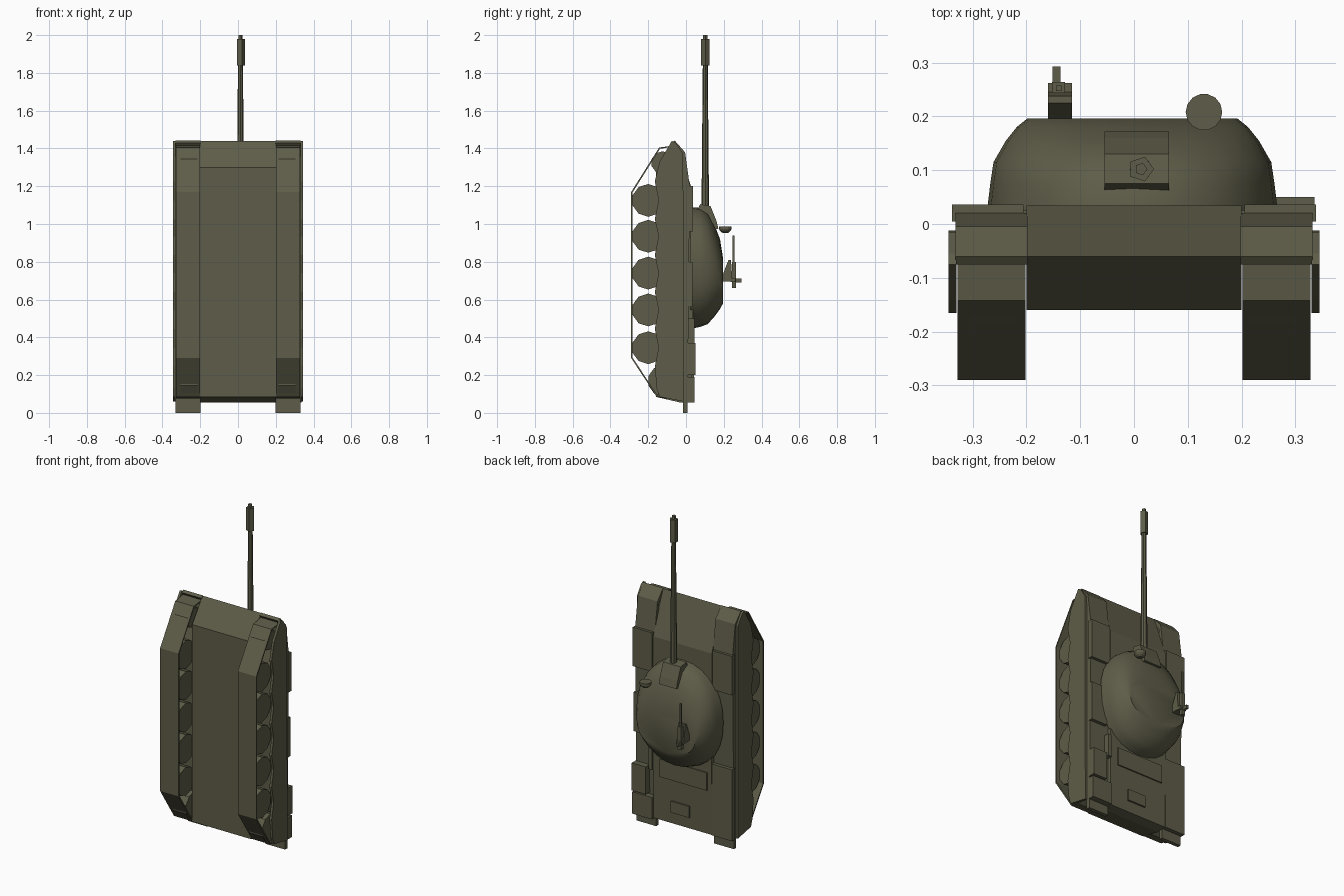
import bpy, bmesh, math
from mathutils import Vector

if "Cube" in bpy.data.objects:
    bpy.data.objects.remove(bpy.data.objects["Cube"])

olive = bpy.data.materials.new("olive_green")
olive.diffuse_color = (0.112, 0.108, 0.065, 1)
olive.use_nodes = True
olive.node_tree.nodes["Principled BSDF"].inputs["Base Color"].default_value = olive.diffuse_color


def finish(name, bm, smooth=None):
    bmesh.ops.recalc_face_normals(bm, faces=bm.faces)
    me = bpy.data.meshes.new(name)
    bm.to_mesh(me)
    bm.free()
    ob = bpy.data.objects.new(name, me)
    bpy.context.collection.objects.link(ob)
    me.materials.append(olive)
    if smooth:
        bpy.ops.object.select_all(action='DESELECT')
        ob.select_set(True)
        bpy.context.view_layer.objects.active = ob
        bpy.ops.object.shade_smooth_by_angle(angle=math.radians(smooth))
    return ob


def loft(name, rings, smooth=None, closed=False):
    """Skin matching rings of points; cap the ends or close into a loop."""
    bm = bmesh.new()
    vs = [[bm.verts.new(p) for p in r] for r in rings]
    n = len(vs[0])
    pairs = list(zip(vs, vs[1:])) + ([(vs[-1], vs[0])] if closed else [])
    for a, b in pairs:
        for i in range(n):
            j = (i + 1) % n
            bm.faces.new((a[i], a[j], b[j], b[i]))
    if not closed:
        bm.faces.new(vs[0])
        bm.faces.new(vs[-1])
    return finish(name, bm, smooth)


def prism(name, pts, x0, x1):
    """Extrude a (y, z) outline along x."""
    return loft(name, [[(x, y, z) for y, z in pts] for x in (x0, x1)])


def box(name, x0, x1, y0, y1, z0, z1):
    return prism(name, [(y0, z0), (y1, z0), (y1, z1), (y0, z1)], x0, x1)


def lathe(name, x, y, rings, n, smooth=None):
    """Stack of (z, radius) rings around a vertical axis."""
    ang = [2 * math.pi * i / n for i in range(n)]
    return loft(name, [[(x + r * math.cos(a), y + r * math.sin(a), z) for a in ang]
                       for z, r in rings], smooth)


def wheel(name, x0, x1, y, z, r, n=10):
    prism(name, [(y + r * math.cos(2 * math.pi * (i + .5) / n),
                  z + r * math.sin(2 * math.pi * (i + .5) / n)) for i in range(n)], x0, x1)


# hull with sloped nose plates
prism("hull", [(-0.16, 0.085), (-0.03, 0.055), (0.03, 0.06), (0.036, 0.45), (0.034, 1.18),
               (-0.06, 1.44), (-0.16, 1.30)], -0.2, 0.2)

# running gear, both sides
wheel_z = (1.125, 0.935, 0.74, 0.545, 0.345)
track = [(-0.29, 0.29), (-0.29, 1.17), (-0.142, 1.405), (-0.065, 1.415),
         (-0.065, 1.25), (-0.105, 1.12), (-0.105, 0.35), (-0.05, 0.2),
         (-0.05, 0.11), (-0.10, 0.075), (-0.155, 0.085)]
# scalloped lower edge of the skirt
lower = [(-0.14, 0.085), (-0.155, 0.13)]
for z in reversed(wheel_z):
    lower += [(-0.165, z - 0.1), (-0.145, z)]
lower += [(-0.165, 1.225), (-0.14, 1.33), (-0.075, 1.44)]
skirt = lower + [(-0.055, 1.43), (-0.015, 1.37), (-0.012, 0.06)]

for s, side in ((1, "right"), (-1, "left")):
    # track belt as a thin closed band
    rings = []
    m = len(track)
    for i, (y, z) in enumerate(track):
        p = Vector((y, z))
        d0 = (p - Vector(track[i - 1])).normalized()
        d1 = (Vector(track[(i + 1) % m]) - p).normalized()
        t = (d0 + d1).normalized()
        q = p + Vector((t.y, -t.x)) * 0.008
        rings.append([(s * 0.202, y, z), (s * 0.328, y, z), (s * 0.328, *q), (s * 0.202, *q)])
    loft("track_" + side, rings, closed=True)
    for k, z in enumerate(wheel_z):
        wheel(f"road_wheel_{side}_{k}", s * 0.215, s * 0.305, -0.2, z, 0.087)
    wheel("drive_sprocket_" + side, s * 0.215, s * 0.305, -0.12, 0.17, 0.083)
    wheel("idler_" + side, s * 0.215, s * 0.305, -0.125, 1.325, 0.06)
    prism("skirt_" + side, skirt, s * 0.33, s * 0.345)
    # fender: flat run with drooping front
    prism("fender_" + side, [(-0.015, 0.0), (0.008, 0.0), (0.02, 1.2), (-0.005, 1.38),
                             (-0.06, 1.442), (-0.075, 1.43), (-0.02, 1.36), (-0.015, 1.24)],
          s * 0.198, s * 0.332)
    # forward stowage box
    box("front_box_" + side, s * 0.205, s * 0.338, 0.005, 0.036, 0.96, 1.2)

# remaining fender boxes
box("middle_box_right", 0.225, 0.335, 0.005, 0.034, 0.56, 0.8)
box("rear_box_right", 0.24, 0.335, 0.005, 0.05, 0.2, 0.37)
box("rear_tray_right", 0.2, 0.335, 0.005, 0.045, 0.055, 0.19)
box("rear_box_left", -0.338, -0.2, 0.005, 0.034, 0.06, 0.5)
box("exhaust_right", 0.2, 0.225, 0.005, 0.046, 0.36, 0.5)

# engine deck plates
box("engine_grille", -0.17, 0.15, 0.03, 0.042, 0.33, 0.44)
box("rear_hatch", -0.05, 0.075, 0.028, 0.042, 0.13, 0.2)

# domed turret
levels = [(0.025, 0.27, 0.445, 1.09), (0.075, 0.264, 0.455, 1.085), (0.115, 0.258, 0.47, 1.06),
          (0.155, 0.235, 0.515, 0.985), (0.18, 0.215, 0.55, 0.92), (0.196, 0.195, 0.58, 0.82)]
N = 28
rings = []
for y, rx, z0, z1 in levels:
    ring = []
    for i in range(N):
        a = 2 * math.pi * i / N
        c, d = math.cos(a), math.sin(a)
        ring.append((math.copysign(abs(c) ** 0.92, c) * rx - 0.003, y,
                     (z0 + z1) / 2 + math.copysign(abs(d) ** 0.92, d) * (z1 - z0) / 2))
    rings.append(ring)
loft("turret", rings, smooth=40)

# mantlet and gun
prism("mantlet", [(0.04, 1.03), (0.075, 1.105), (0.13, 1.095), (0.16, 1.02),
                  (0.172, 0.975), (0.04, 0.97)], -0.055, 0.065)
lathe("gun_barrel", 0.013, 0.102, [(1.03, 0.021), (1.2, 0.019), (1.86, 0.013)], 8)
lathe("bore_evacuator", 0.013, 0.102, [(1.84, 0.024), (1.98, 0.024)], 5)
lathe("muzzle", 0.013, 0.102, [(1.97, 0.012), (2.0, 0.012)], 5)

# searchlight cup
lathe("searchlight", 0.13, 0.208, [(0.952, 0.014), (0.962, 0.027), (0.972, 0.034), (0.987, 0.034)], 14)

# roof machine gun on its mount
prism("gun_mount", [(0.185, 0.695), (0.245, 0.695), (0.245, 0.71), (0.238, 0.81),
                    (0.225, 0.81), (0.19, 0.72)], -0.16, -0.115)
box("gun_receiver", -0.152, -0.128, 0.243, 0.264, 0.66, 0.8)
box("gun_muzzle", -0.145, -0.135, 0.247, 0.257, 0.79, 0.94)
box("ammo_arm", -0.16, -0.115, 0.235, 0.262, 0.692, 0.712)
box("gun_sight", -0.151, -0.137, 0.26, 0.293, 0.69, 0.712)
